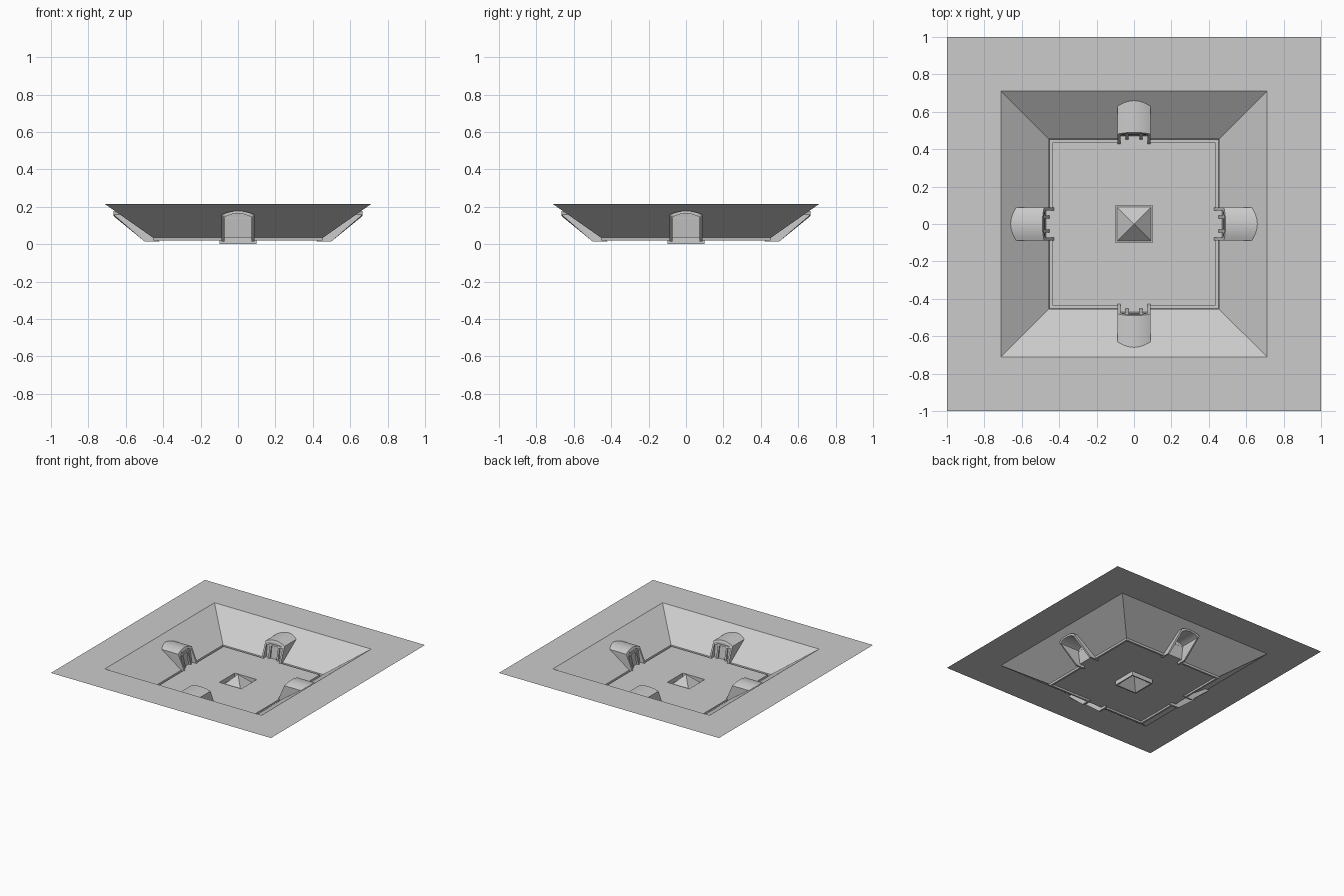
import bpy, bmesh, math
from mathutils import Matrix

if "Cube" in bpy.data.objects:
    bpy.data.objects.remove(bpy.data.objects["Cube"])

RIM, FLOOR = 0.215, 0.035            # ground level and pit floor level
TOP, BASE = 0.712, 0.455             # half widths of the pit at rim and at floor


def slope_z(y):
    return FLOOR + (y - BASE) * (RIM - FLOOR) / (TOP - BASE)


def four_sided(name, build, closed=False):
    """Build one side (towards +y) and repeat it around z."""
    bm = bmesh.new()
    for k in range(4):
        rot = Matrix.Rotation(k * math.pi / 2, 3, 'Z')

        def face(pts):
            bm.faces.new([bm.verts.new(rot @ Matrix.Translation(p).translation) for p in pts])
        build(face)
    bmesh.ops.remove_doubles(bm, verts=bm.verts, dist=1e-5)
    if closed:
        bmesh.ops.recalc_face_normals(bm, faces=bm.faces)
    me = bpy.data.meshes.new(name)
    bm.to_mesh(me)
    bm.free()
    ob = bpy.data.objects.new(name, me)
    bpy.context.collection.objects.link(ob)
    return ob


def box(face, x0, x1, low, high):
    """Leaning block; low and high are (y_front, y_back, z)."""
    c = [[(x, s[0], s[2]), (x, s[1], s[2])] for s in (low, high) for x in (x0, x1)]
    a, b, d, e = c
    for q in ([a[0], b[0], e[0], d[0]], [b[0], b[1], e[1], e[0]],
              [b[1], a[1], d[1], e[1]], [a[1], a[0], d[0], d[1]],
              [d[0], e[0], e[1], d[1]], [a[1], b[1], b[0], a[0]]):
        face(q)


# dormer outline (x, z): straight legs and a shallow vault
W, WALL, SPRING, CROWN, SEG = 0.087, 0.014, 0.158, 0.178, 14


def outline(w, drop):
    pts = [(-w, 0.015)]
    for i in range(SEG + 1):
        t = -1 + 2 * i / SEG
        pts.append((w * t, SPRING - drop + (CROWN - SPRING) * (1 - t * t)))
    return pts + [(w, 0.015)]


# flat ground around the pit
def ground(face):
    face([(-TOP, TOP, RIM), (TOP, TOP, RIM), (1, 1, RIM), (-1, 1, RIM)])


# sloping wall with an arched notch for the dormer
def wall(face):
    arch = outline(W, 0)[1:-1]
    pts = [(-BASE, BASE), (-W, BASE)]
    pts += [(x, BASE + (z - FLOOR) * (TOP - BASE) / (RIM - FLOOR)) for x, z in arch]
    pts += [(W, BASE), (BASE, BASE), (TOP, TOP), (-TOP, TOP)]
    face([(x, y, slope_z(y)) for x, y in pts])


# floor with a tongue running into each doorway
def floor(face):
    e, d, t = 0.437, W - WALL, 0.47
    pts = [(-.1, .1), (.1, .1), (e, e), (d, e), (d, t), (-d, t), (-d, e), (-e, e)]
    face([(x, y, FLOOR) for x, y in pts])


# narrow groove between floor and wall
def groove(face):
    prof = [(0.437, FLOOR), (0.437, 0.02), (0.452, 0.02), (BASE, FLOOR)]
    for (y0, z0), (y1, z1) in zip(prof, prof[1:]):
        q = [(W, y0, z0), (y0, y0, z0), (y1, y1, z1), (W, y1, z1)]
        face(q)
        face([(-x, y, z) for x, y, z in reversed(q)])


# central pyramid standing in a sunken groove
def pyramid(face):
    face([(-.09, .09, 0), (.09, .09, 0), (.1, .1, 0), (-.1, .1, 0)])
    face([(-.1, .1, 0), (.1, .1, 0), (.1, .1, FLOOR), (-.1, .1, FLOOR)])
    face([(.09, .09, 0), (-.09, .09, 0), (0, 0, .09)])


# vaulted dormer shell with a leaning front
def dormer(face):
    def front(p):
        return (p[0], 0.42 + (p[1] - 0.015) * 0.43, p[1])

    def back(p):
        return (p[0], min(0.665, 0.5 + (p[1] - 0.015) * 1.22), p[1])
    out, inn = outline(W, 0), outline(W - WALL, WALL)
    for i in range(len(out) - 1):
        a, b, c, d = out[i], out[i + 1], inn[i + 1], inn[i]
        face([front(a), front(b), back(b), back(a)])
        face([front(d), back(d), back(c), front(c)])
        face([front(a), front(d), front(c), front(b)])
        face([back(a), back(b), back(c), back(d)])
    for i in (0, -1):
        face([front(out[i]), back(out[i]), back(inn[i]), front(inn[i])])


# recessed door panel filling the arch
def door_panel(face):
    pts = outline(W - WALL, WALL)
    pts[0], pts[-1] = (pts[0][0], FLOOR), (pts[-1][0], FLOOR)
    face([(x, 0.47 + (z - FLOOR) * 0.15, z) for x, z in pts[::-1]])


# two slim posts and a lintel in front of the panel
def door_posts(face):
    for s in (-1, 1):
        box(face, s * 0.0375 - 0.007, s * 0.0375 + 0.007,
            (0.453, 0.47, FLOOR), (0.478, 0.486, 0.142))
    d = W - WALL
    box(face, -d, d, (0.476, 0.486, 0.136), (0.480, 0.487, 0.146))


four_sided("ground", ground)
four_sided("pit_walls", wall)
four_sided("pit_floor", floor)
four_sided("floor_groove", groove)
four_sided("central_pyramid", pyramid)
shell = four_sided("dormers", dormer, True)
four_sided("door_panels", door_panel)
four_sided("door_posts", door_posts, True)

# smooth vaults with crisp edges
bpy.context.view_layer.objects.active = shell
shell.select_set(True)
bpy.ops.object.shade_smooth_by_angle(angle=math.radians(25))
